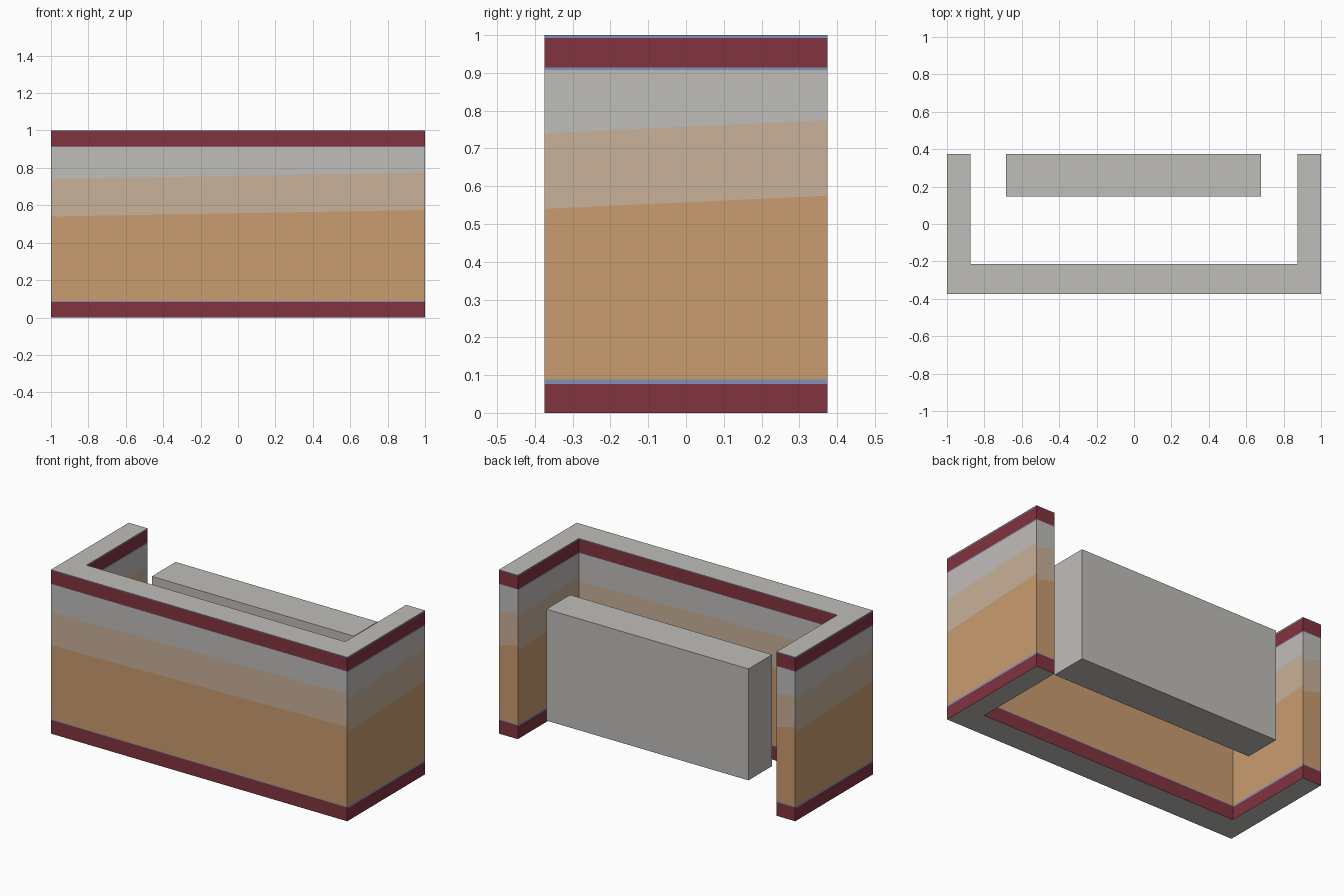
import bpy, bmesh
from mathutils import Vector

if "Cube" in bpy.data.objects:
    bpy.data.objects.remove(bpy.data.objects["Cube"])


def material(name, rgb):
    m = bpy.data.materials.new(name)
    lin = [((c / 255 + 0.055) / 1.055) ** 2.4 for c in rgb]
    m.diffuse_color = (*lin, 1)
    m.use_nodes = True
    m.node_tree.nodes["Principled BSDF"].inputs["Base Color"].default_value = m.diffuse_color
    return m


GREY = material("light grey", (192, 189, 186))
RED = material("dark red", (130, 51, 63))
BLUE = material("dusty blue", (130, 146, 182))
TAN = material("tan wood", (201, 156, 112))
BEIGE = material("pale beige", (200, 177, 154))
PALETTE = [GREY, RED, BLUE, TAN, BEIGE]


def make_object(name, bm, mats):
    me = bpy.data.meshes.new(name)
    bm.to_mesh(me)
    bm.free()
    for m in mats:
        me.materials.append(m)
    ob = bpy.data.objects.new(name, me)
    bpy.context.collection.objects.link(ob)
    return ob


def band_index(z):
    """Colour of a band from the height of its middle."""
    for top, index in ((0.06, 1), (0.1, 2), (0.5, 3), (0.74, 4),
                       (0.9, 0), (0.92, 2), (0.99, 1)):
        if z < top:
            return index
    return 2


# Counter: U-shaped plan extruded upward
bm = bmesh.new()
plan = [(-1, -.375), (1, -.375), (1, .375), (.873, .375),
        (.873, -.213), (-.873, -.213), (-.873, .375), (-1, .375)]
base = bm.faces.new([bm.verts.new((x, y, 0)) for x, y in plan])
ext = bmesh.ops.extrude_face_region(bm, geom=[base], use_keep_orig=True)
bmesh.ops.translate(bm, vec=(0, 0, 1),
                    verts=[g for g in ext["geom"] if isinstance(g, bmesh.types.BMVert)])
bmesh.ops.recalc_face_normals(bm, faces=bm.faces[:])
bm.normal_update()

# Number each wall so that its pieces can be found after every cut
wall_id = bm.faces.layers.int.new("wall")
walls = []
for f in bm.faces:
    if abs(f.normal.z) < 0.5:
        walls.append((f.normal.copy(), f.calc_center_median(),
                      max((a.co - b.co).xy.length for a in f.verts for b in f.verts)))
        f[wall_id] = len(walls)

# Cut trim lines level, and the two middle colour lines rising left to right
for number, (normal, centre, width) in enumerate(walls, 1):
    right = Vector((0, 0, 1)).cross(normal)
    if abs(normal.x) > 0.5:
        cuts = [(z, 0) for z in (.077, .088, .907, .914, .993)]
    else:
        cuts = [(z, 0) for z in (.084, .088, .912, .915, .996)]
    cuts += [(.5575, .035), (.7575, .035)]
    for z, rise in cuts:
        faces = [f for f in bm.faces if f[wall_id] == number]
        edges = {e for f in faces for e in f.edges}
        verts = {v for f in faces for v in f.verts}
        bmesh.ops.bisect_plane(
            bm, geom=faces + list(edges) + list(verts), dist=1e-5,
            plane_co=(centre.x, centre.y, z),
            plane_no=(Vector((0, 0, 1)) - right * (rise / width)).normalized())

for f in bm.faces:
    if f[wall_id]:
        f.material_index = band_index(f.calc_center_bounds().z)
make_object("counter", bm, PALETTE)

# Inner desk block, raised off the floor behind the counter
bm = bmesh.new()
bmesh.ops.create_cube(bm, size=1)
bmesh.ops.scale(bm, vec=(1.364, .229, .68), verts=bm.verts)
bmesh.ops.translate(bm, vec=(-.002, .2605, .505), verts=bm.verts)
make_object("inner_desk", bm, [GREY])
